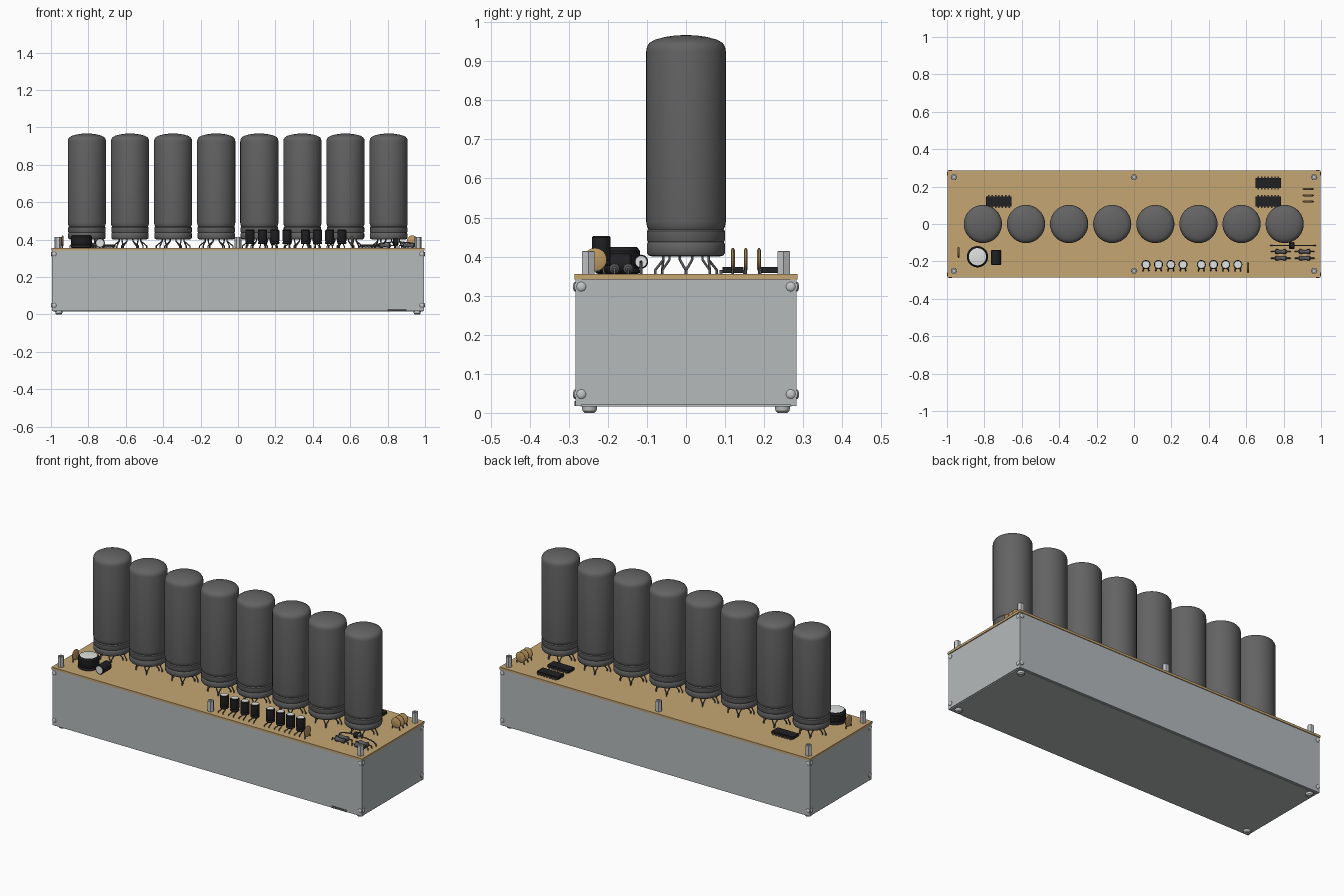
import bpy, bmesh, math
from mathutils import Vector, Matrix

if "Cube" in bpy.data.objects:
    bpy.data.objects.remove(bpy.data.objects["Cube"])


def mat(name, r, g, b):
    m = bpy.data.materials.new(name)
    m.diffuse_color = (r, g, b, 1)
    m.use_nodes = True
    m.node_tree.nodes["Principled BSDF"].inputs["Base Color"].default_value = m.diffuse_color
    return m


GREY = mat("panel grey", 0.46, 0.49, 0.50)
TAN = mat("board tan", 0.56, 0.38, 0.17)
GLASS = mat("smoked glass", 0.125, 0.125, 0.125)
BLACK = mat("black plastic", 0.015, 0.015, 0.017)
SILVER = mat("silver metal", 0.55, 0.56, 0.57)
WHITE = mat("pale cap top", 0.75, 0.76, 0.76)
CERAMIC = mat("ceramic tan", 0.52, 0.32, 0.12)
LEAD = mat("dark lead", 0.10, 0.10, 0.11)

AXIS = {"z": Matrix(), "-y": Matrix.Rotation(math.pi / 2, 4, "X"), "y": Matrix.Rotation(-math.pi / 2, 4, "X"),
        "x": Matrix.Rotation(math.pi / 2, 4, "Y"), "-x": Matrix.Rotation(-math.pi / 2, 4, "Y")}


def finish(name, bm, mats, smooth=True):
    me = bpy.data.meshes.new(name)
    bmesh.ops.recalc_face_normals(bm, faces=bm.faces)
    bm.to_mesh(me)
    bm.free()
    for m in mats:
        me.materials.append(m)
    ob = bpy.data.objects.new(name, me)
    bpy.context.collection.objects.link(ob)
    if smooth:
        bpy.ops.object.select_all(action="DESELECT")
        ob.select_set(True)
        bpy.context.view_layer.objects.active = ob
        bpy.ops.object.shade_smooth_by_angle(angle=math.radians(35))
    return ob


def boxes(name, m, *spans):
    """Boxes given as (x0, x1, y0, y1, z0, z1), merged in one object."""
    bm = bmesh.new()
    for x0, x1, y0, y1, z0, z1 in spans:
        c = Vector((x0 + x1, y0 + y1, z0 + z1)) / 2
        bmesh.ops.create_cube(bm, size=1, matrix=Matrix.Translation(c) @ Matrix.Diagonal((x1 - x0, y1 - y0, z1 - z0, 1)))
    return finish(name, bm, [m], False)


def lathe(name, profile, loc, mats, axis="z", seg=24, cap=None):
    """Closed turned part; cap = inner radius limit of a top face in the second material."""
    bm = bmesh.new()
    rings = [[bm.verts.new((r * math.cos(2 * math.pi * i / seg), r * math.sin(2 * math.pi * i / seg), z))
              for i in range(seg)] for r, z in profile]
    for a, b in zip(rings, rings[1:]):
        for i in range(seg):
            j = (i + 1) % seg
            bm.faces.new((a[i], a[j], b[j], b[i]))
    bm.faces.new(rings[0][::-1])
    top = bm.faces.new(rings[-1])
    if cap:
        top.material_index = 1
    bmesh.ops.transform(bm, matrix=Matrix.Translation(loc) @ AXIS[axis], verts=bm.verts)
    return finish(name, bm, mats)


def wires(name, paths, r, m):
    cu = bpy.data.curves.new(name, "CURVE")
    cu.dimensions = "3D"
    cu.bevel_depth = r
    cu.bevel_resolution = 1
    cu.use_fill_caps = True
    for p in paths:
        s = cu.splines.new("POLY")
        s.points.add(len(p) - 1)
        for pt, co in zip(s.points, p):
            pt.co = (*co, 1)
    cu.materials.append(m)
    bpy.context.collection.objects.link(bpy.data.objects.new(name, cu))


TOP = 0.355  # upper face of the board

# Enclosure: front and back panels, recessed end panels, base plate, board
boxes("long_panels", GREY, (-0.995, 0.995, -0.283, -0.268, 0.018, 0.341), (-0.995, 0.995, 0.268, 0.283, 0.018, 0.341))
boxes("end_panels", GREY, (-0.994, -0.98, -0.268, 0.268, 0.022, 0.341), (0.98, 0.994, -0.268, 0.268, 0.022, 0.341))
boxes("base_plate", GREY, (-0.99, 0.99, -0.27, 0.27, 0.016, 0.03))
boxes("cable_slot", LEAD, (0.8, 0.9, -0.285, -0.28, 0.018, 0.03))
boxes("circuit_board", TAN, (-0.998, 0.998, -0.286, 0.286, 0.342, TOP))

# Screws on the panels, feet, board standoffs
head = [(0.012, 0), (0.012, 0.002), (0.009, 0.005), (0.004, 0.006)]
for s in (-1, 1):
    for t in (-1, 1):
        for z in (0.048, 0.323):
            lathe("long_panel_screw", head, (s * 0.983, t * 0.283, z), [SILVER], "y" if t > 0 else "-y", 16)
            lathe("end_panel_screw", head, (s * 0.994, t * 0.268, z), [SILVER], "x" if s > 0 else "-x", 16)
        lathe("foot", [(0.013, 0), (0.018, 0.005), (0.02, 0.018)], (s * 0.958, t * 0.247, 0), [SILVER])
for x in (-0.963, 0, 0.963):
    for y in (-0.25, 0.25):
        lathe("standoff", [(0.018, 0), (0.018, 0.058), (0.016, 0.06), (0.009, 0.06), (0.009, 0.045)],
              (x, y, TOP), [SILVER], seg=6)

# Display tubes with splayed leads
tube = [(0.085, 0.4), (0.096, 0.403), (0.1, 0.41), (0.1, 0.432), (0.097, 0.437), (0.1, 0.442), (0.1, 0.465),
        (0.096, 0.47), (0.1, 0.478), (0.102, 0.49), (0.102, 0.925), (0.1, 0.937), (0.094, 0.947), (0.08, 0.955),
        (0.055, 0.962), (0.028, 0.966), (0.006, 0.967)]
for k in range(8):
    x = -0.808 + k * 0.2305
    lathe("display_tube", tube, (x, 0, 0), [GLASS], seg=40)
    legs = []
    for i in range(12):
        a = 2 * math.pi * (i + 0.5) / 12
        b = a + (0.25 if i % 2 else -0.25)
        r = 0.09 if i % 3 == 0 else 0.07
        p, q = (x + 0.06 * math.cos(a), 0.06 * math.sin(a)), (x + r * math.cos(b), r * math.sin(b))
        legs.append([(*p, 0.402), (*p, 0.392), (*q, 0.366), (*q, 0.352)])
    wires("tube_leads", legs, 0.0035, LEAD)

# Driver chips: body and two rows of pins
for x, y in ((-0.722, 0.12), (0.718, 0.12), (0.718, 0.219)):
    boxes("chip_body", BLACK, (x - 0.068, x + 0.068, y - 0.027, y + 0.027, TOP + 0.003, 0.373))
    boxes("chip_pins", LEAD, *[(x + i * 0.018 - 0.004, x + i * 0.018 + 0.004, y + s * 0.03 - 0.004, y + s * 0.03 + 0.004,
                                0.352, 0.366) for i in range(-3, 4) for s in (-1, 1)])

# Large upright and lying electrolytic capacitors
lathe("large_capacitor", [(0.05, 0), (0.057, 0.004), (0.057, 0.01), (0.053, 0.016), (0.057, 0.022), (0.057, 0.06),
                          (0.05, 0.069), (0.046, 0.07)], (-0.837, -0.175, TOP), [BLACK, WHITE], seg=32, cap=True)
lathe("lying_capacitor", [(0.022, 0), (0.026, 0.004), (0.026, 0.078), (0.022, 0.081)],
      (-0.738, -0.139, 0.382), [BLACK, WHITE], "-y", cap=True)

# Row of small capacitors on raised leads
leads = []
for x in (0.064, 0.131, 0.197, 0.262, 0.36, 0.425, 0.49, 0.555):
    lathe("small_capacitor", [(0.021, 0), (0.024, 0.003), (0.024, 0.01), (0.022, 0.014), (0.024, 0.018), (0.024, 0.073),
                              (0.02, 0.077)], (x, -0.217, 0.376), [BLACK, WHITE], cap=True)
    for s in (-1, 1):
        leads.append([(x + s * 0.01, -0.217, 0.378), (x + s * 0.01, -0.22, 0.37), (x + s * 0.015, -0.25, 0.362),
                      (x + s * 0.015, -0.252, 0.352)])
wires("small_capacitor_leads", leads, 0.003, LEAD)

# Ceramic disc capacitors standing on two leads
disc = [(0.024, -0.005), (0.03, -0.002), (0.03, 0.002), (0.024, 0.005)]
for x, y, axis, z, n in ((0.932, 0.12, "y", 0.392, 0), (0.932, 0.153, "y", 0.392, 0), (0.932, 0.187, "y", 0.392, 0),
                         (-0.938, -0.152, "x", 0.392, 1), (0.609, -0.233, "x", 0.392, 1)):
    lathe("disc_capacitor", disc, (x, y, z), [CERAMIC], axis)
    ends = [Vector((0, s, 0)) if n else Vector((s, 0, 0)) for s in (-0.024, 0.024)]
    c = Vector((x, y, 0))
    wires("disc_capacitor_leads", [[c + e * 0.8 + Vector((0, 0, 0.38)), c + e + Vector((0, 0, 0.352))] for e in ends],
          0.003, LEAD)

# Axial resistors
bone = [(0.007, -0.032), (0.013, -0.026), (0.013, -0.016), (0.01, -0.01), (0.01, 0.01), (0.013, 0.016), (0.013, 0.026),
        (0.007, 0.032)]
for x in (0.785, 0.912):
    for y in (-0.148, -0.183):
        lathe("resistor", bone, (x, y, 0.369), [LEAD], "x", 16)
        wires("resistor_leads", [[(x - 0.052, y, 0.352), (x - 0.05, y, 0.369), (x + 0.05, y, 0.369),
                                  (x + 0.052, y, 0.352)]], 0.003, LEAD)

# Small cylinder on a long arched wire
lathe("small_cylinder", [(0.015, 0), (0.018, 0.003), (0.018, 0.025), (0.015, 0.028)], (0.83, -0.115, 0.387),
      [BLACK, WHITE], "x", cap=True)
wires("arched_wire", [[(0.85 + 0.12 * math.cos(a), -0.115, 0.353 + 0.034 * math.sin(a) ** 0.6)
                       for a in [math.pi * i / 12 * 0.9999 for i in range(13)]]], 0.0035, LEAD)
